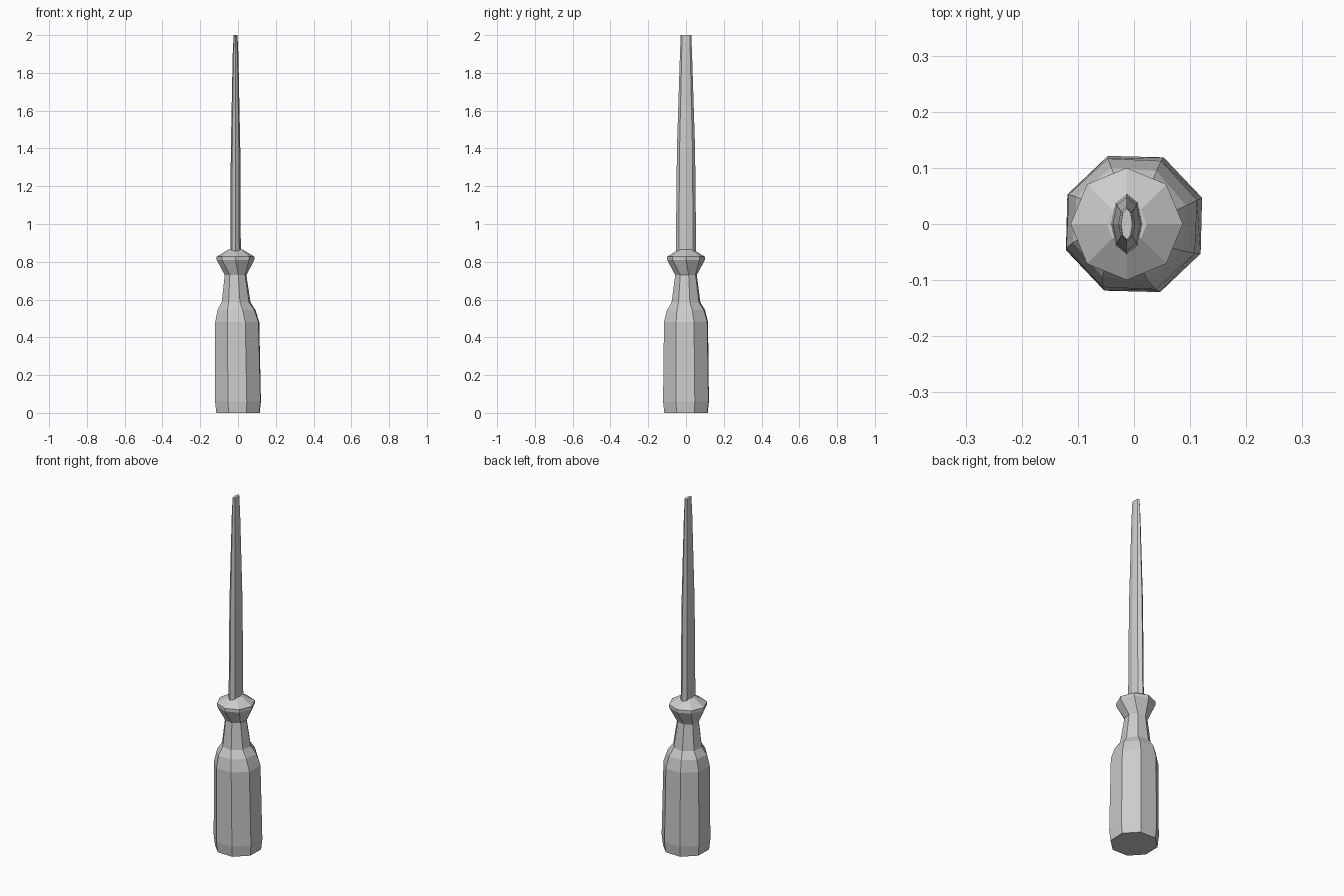
import bpy, bmesh, math

if "Cube" in bpy.data.objects:
    bpy.data.objects.remove(bpy.data.objects["Cube"])

SIDES = 8


def loft(name, rings):
    """Capped octagonal loft; each ring is (z, centre x, radius x, radius y, turn in degrees)."""
    bm = bmesh.new()
    loops = []
    for z, cx, rx, ry, turn in rings:
        angles = [math.radians(turn) + i * math.tau / SIDES for i in range(SIDES)]
        loops.append([bm.verts.new((cx + rx * math.cos(a), ry * math.sin(a), z)) for a in angles])
    for low, high in zip(loops, loops[1:]):
        for i in range(SIDES):
            j = (i + 1) % SIDES
            bm.faces.new((low[i], low[j], high[j], high[i]))
    bm.faces.new(loops[0][::-1])
    bm.faces.new(loops[-1])
    bmesh.ops.recalc_face_normals(bm, faces=bm.faces)
    mesh = bpy.data.meshes.new(name)
    bm.to_mesh(mesh)
    bm.free()
    obj = bpy.data.objects.new(name, mesh)
    bpy.context.collection.objects.link(obj)
    return obj


# Grip: slightly leaning and twisting handle, narrow neck and flared collar
grip = [(0.00, 0.000, 0.123, 21), (0.06, 0.000, 0.130, 21),
        (0.48, -0.004, 0.124, 20), (0.545, -0.008, 0.106, 18),
        (0.585, -0.010, 0.079, 15), (0.73, -0.013, 0.059, 14),
        (0.81, -0.013, 0.100, 0), (0.827, -0.013, 0.100, 0),
        (0.866, -0.013, 0.036, 0)]
loft("handle", [(z, cx, r, r, turn) for z, cx, r, turn in grip])

# Flattened blade tapering to a narrow tip
loft("blade", [(0.84, -0.013, 0.028, 0.054, 0), (1.40, -0.013, 0.025, 0.048, 0),
               (1.90, -0.013, 0.015, 0.032, 0), (2.00, -0.013, 0.010, 0.028, 0)])
